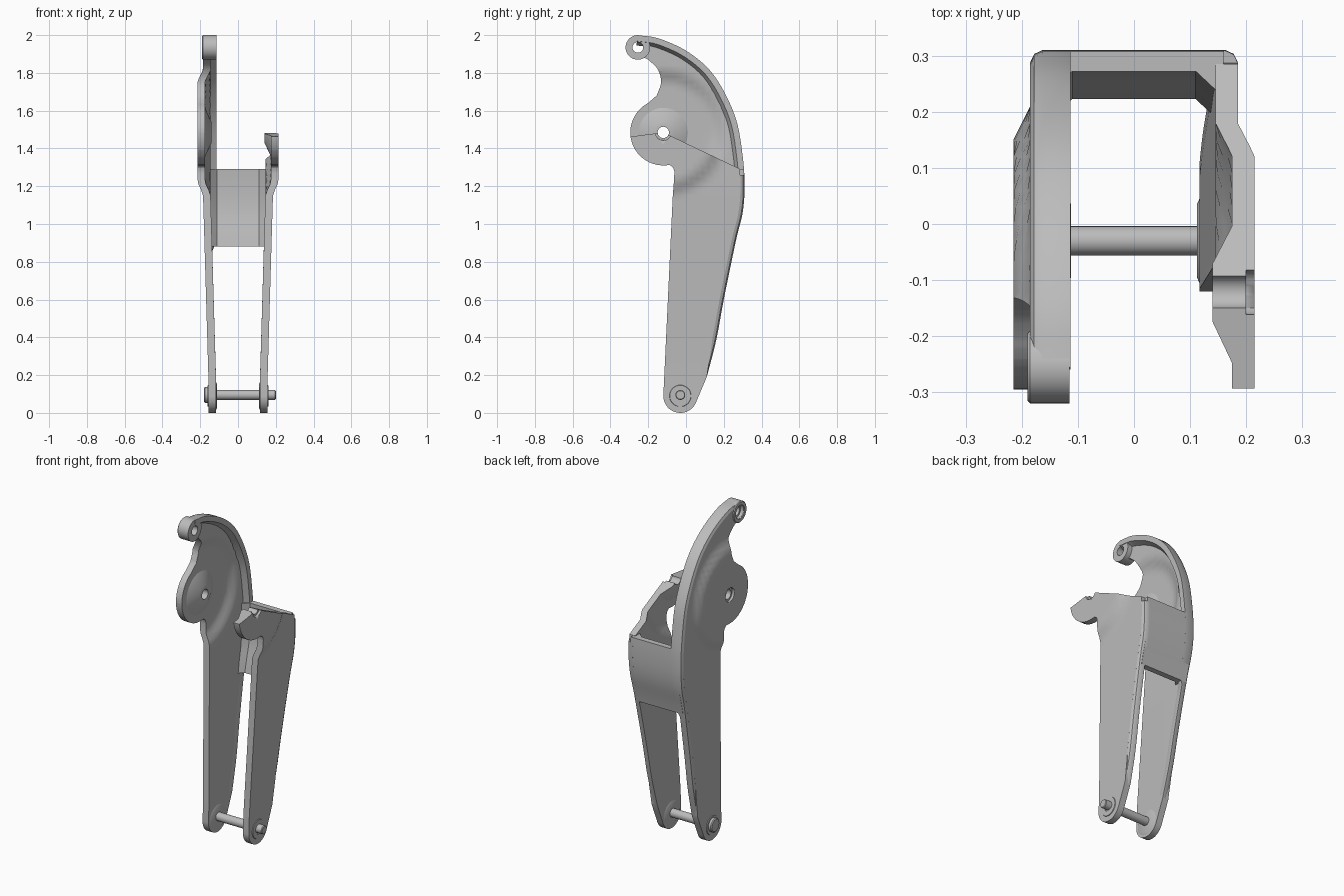
import bpy, bmesh, math
from mathutils import Vector

if "Cube" in bpy.data.objects:
    bpy.data.objects.remove(bpy.data.objects["Cube"])

steel = bpy.data.materials.new("matte grey")
steel.use_nodes = True
GREY = (0.5, 0.5, 0.5, 1)
steel.diffuse_color = GREY
steel.node_tree.nodes["Principled BSDF"].inputs["Base Color"].default_value = GREY

HUB, TIP, FOOT = Vector((-0.12, 1.485)), Vector((-0.255, 1.935)), Vector((-0.03, 0.09))
THICK = 0.04


def clamp(v):
    return max(0.0, min(1.0, v))


def finish(bm, name):
    bmesh.ops.remove_doubles(bm, verts=bm.verts, dist=1e-5)
    bmesh.ops.recalc_face_normals(bm, faces=bm.faces)
    mesh = bpy.data.meshes.new(name)
    bm.to_mesh(mesh)
    bm.free()
    mesh.materials.append(steel)
    ob = bpy.data.objects.new(name, mesh)
    bpy.context.collection.objects.link(ob)
    bpy.ops.object.select_all(action='DESELECT')
    ob.select_set(True)
    bpy.context.view_layer.objects.active = ob
    bpy.ops.object.shade_smooth_by_angle(angle=math.radians(32))
    return ob


def loft(bm, rings, loop=False):
    """Join equal closed rings of points; cap the ends unless looped."""
    vs = [[bm.verts.new(p) for p in r] for r in rings]
    n = len(vs[0])
    pairs = list(zip(vs, vs[1:])) + ([(vs[-1], vs[0])] if loop else [])
    for a, b in pairs:
        for i in range(n):
            bm.faces.new((a[i], a[(i + 1) % n], b[(i + 1) % n], b[i]))
    if not loop:
        bm.faces.new(vs[0])
        bm.faces.new(vs[-1])


def lathe(profile, centre, side=1, seg=32):
    """Turn an (x, radius) profile round an axis along x."""
    bm = bmesh.new()
    rings = []
    for k in range(seg):
        a = 2 * math.pi * k / seg
        rings.append([(side * x, centre.x + r * math.cos(a), centre.y + r * math.sin(a))
                      for x, r in profile])
    loft(bm, rings, True)
    return bm


def smooth_path(pts, steps=5):
    p = [Vector(q) for q in pts]
    p = [2 * p[0] - p[1]] + p + [2 * p[-1] - p[-2]]
    out = []
    for a, b, c, d in zip(p, p[1:], p[2:], p[3:]):
        for k in range(steps):
            t = k / steps
            out.append(b + (c - a) * t / 2 + (2 * a - 5 * b + 4 * c - d) * t * t / 2
                       + (3 * b - a - 3 * c + d) * t ** 3 / 2)
    return out + [p[-2]]


def arc(c, r, start, end, n=20):
    angles = [math.radians(start + (end - start) * k / n) for k in range(n + 1)]
    return [c + r * Vector((math.cos(a), math.sin(a))) for a in angles]


def base_x(z):
    return 0.157 + 0.028 * clamp((z - 0.2) / 0.95)


def outer_x(y, z):
    r = (Vector((y, z)) - HUB).length
    return base_x(z) + 0.03 * clamp((0.33 - r) / 0.06)


def trim(bm, fill):
    """Cut away everything above the two sloping lines through the hub."""
    for slope in (-0.477, 0.13):
        res = bmesh.ops.bisect_plane(
            bm, geom=bm.verts[:] + bm.edges[:] + bm.faces[:], clear_outer=True,
            plane_co=(0, HUB.x, HUB.y), plane_no=(0, -slope, 1))
        if fill:
            edges = [e for e in res["geom_cut"] if isinstance(e, bmesh.types.BMEdge)]
            bmesh.ops.holes_fill(bm, edges=edges)


# Back edge shared by plates, rims and bridge
back = smooth_path([(-0.255, 2.0), (-0.137, 1.98), (0.02, 1.905), (0.153, 1.78),
                    (0.26, 1.57), (0.3, 1.36), (0.31, 1.2), (0.3, 1.06),
                    (0.264, 0.91), (0.2, 0.6), (0.16, 0.385), (0.11, 0.19)])
inward = []
for i in range(len(back)):
    d = back[min(i + 1, len(back) - 1)] - back[max(i - 1, 0)]
    inward.append(Vector((d.y, -d.x)).normalized())
outline = [p + n * 0.022 * clamp((p.y - 0.19) / 0.2) for p, n in zip(back, inward)]
outline += arc(FOOT, 0.09, -20, -180)
outline += smooth_path([(-0.07, 1.15), (-0.062, 1.28), (-0.085, 1.312)], 3)
outline += arc(HUB, 0.175, -85, -242)
outline += smooth_path([(-0.155, 1.68), (-0.132, 1.75), (-0.15, 1.82), (-0.2, 1.87)])
outline += arc(TIP, 0.06, -60, -255)


def plate(name, side):
    bm = bmesh.new()
    bm.faces.new([bm.verts.new((0, p.x, p.y)) for p in outline])
    if side > 0:
        trim(bm, False)
    # Grid cuts let the dished area bend
    cuts = [((0, -0.3 + 0.03 * k, 0), (0, 1, 0)) for k in range(20)]
    cuts += [((0, 0, 1.12 + 0.03 * k), (0, 0, 1)) for k in range(26)]
    cuts += [((0, 0, 0.2), (0, 0, 1))]
    for co, no in cuts:
        bmesh.ops.bisect_plane(bm, geom=bm.verts[:] + bm.edges[:] + bm.faces[:],
                               plane_co=co, plane_no=no)
    inner = bm.verts[:]
    res = bmesh.ops.extrude_face_region(bm, geom=bm.faces[:], use_keep_orig=True)
    outer = [v for v in res["geom"] if isinstance(v, bmesh.types.BMVert)]
    for v in inner:
        v.co.x = side * (outer_x(v.co.y, v.co.z) - THICK)
    for v in outer:
        v.co.x = side * outer_x(v.co.y, v.co.z)
    ob = finish(bm, name)
    # Drill the hub, and the tip on the tall plate
    for c, r in ((HUB, 0.042), (TIP, 0.04)):
        if side > 0 and c is TIP:
            continue
        cutter = finish(lathe([(0.1, 0), (0.1, r), (0.3, r), (0.3, 0)], c, side), "drill")
        cutter.hide_render = True
        mod = ob.modifiers.new("hole", 'BOOLEAN')
        mod.operation, mod.object, mod.solver = 'DIFFERENCE', cutter, 'EXACT'
        bpy.context.view_layer.objects.active = ob
        bpy.ops.object.modifier_apply(modifier=mod.name)
        bpy.data.objects.remove(cutter)


def rim(name, side):
    """Rounded flange following the back edge."""
    rings = []
    for p, n in zip(back, inward):
        if side > 0 and p.y > 1.285:
            continue
        xo = base_x(p.y)
        xi = 0.113 if side < 0 and p.y > 0.88 else xo - THICK
        section = [(0, xi), (0, xo - 0.022), (0.007, xo - 0.007), (0.022, xo),
                   (0.036, xo - 0.004), (0.055, xo - 0.03), (0.032, xi)]
        rings.append([(side * x, (p + n * d).x, (p + n * d).y) for d, x in section])
    bm = bmesh.new()
    loft(bm, rings)
    finish(bm, name)


for label, side in (("left", 1), ("right", -1)):
    plate(label + "_plate", side)
    rim(label + "_rim", side)
    # Conical hub boss on the inner face
    bm = lathe([(0.2, 0.12), (0.175, 0.13), (0.14, 0.055), (0.14, 0.03), (0.2, 0.03)], HUB, side)
    if side > 0:
        trim(bm, True)
    finish(bm, label + "_hub_boss")
    # Pin seat inside and ring outside
    finish(lathe([(0.15, 0), (0.15, 0.08), (0.119, 0.08), (0.112, 0.065), (0.112, 0)],
                 FOOT, side), label + "_pin_seat")
    finish(lathe([(0.15, 0.03), (0.15, 0.06), (0.161, 0.056), (0.161, 0.03)],
                 FOOT, side), label + "_pin_ring")

# Eye at the top of the tall plate
finish(lathe([(0.19, 0.042), (0.19, 0.06), (0.185, 0.065), (0.115, 0.065),
              (0.115, 0.028), (0.165, 0.028), (0.165, 0.042)], TIP, -1), "tip_eye")

# Cross pin with a head at one end
finish(lathe([(-0.18, 0), (-0.18, 0.036), (-0.175, 0.042), (-0.155, 0.042), (-0.155, 0.026),
              (0.196, 0.026), (0.2, 0.022), (0.2, 0)], FOOT + Vector((0, 0.005))), "cross_pin")


# Curved bridge wall between the plates
def back_y(z):
    for a, b in zip(back, back[1:]):
        if a.y >= z >= b.y:
            return a.x + (b.x - a.x) * (a.y - z) / (a.y - b.y)


bm = bmesh.new()
rings = []
for k in range(13):
    z = 0.88 + 0.41 * k / 12
    y = back_y(z)
    half = [(0.16, y), (0.158, y - 0.08), (0.11, y - 0.035)]
    rings.append([(x, q, z) for x, q in half] + [(-x, q, z) for x, q in reversed(half)])
loft(bm, rings)
finish(bm, "bridge")
